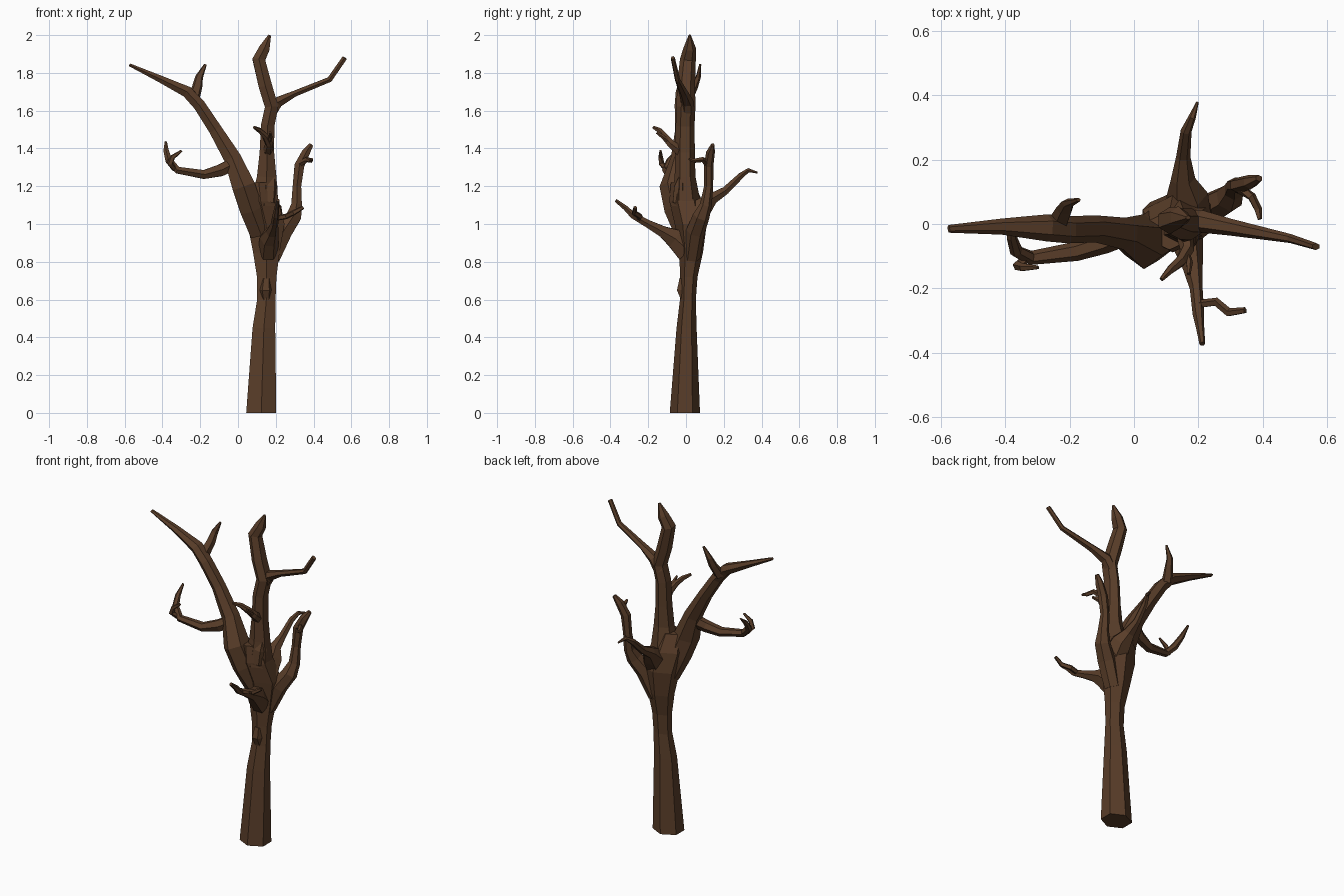
import bpy, bmesh, math
from mathutils import Vector

bark = bpy.data.materials.new("bark")
bark.diffuse_color = (0.10, 0.047, 0.022, 1)


def limb(name, pts, ref="Y", sides=6, level=False):
    """Faceted tube through (x, y, z, radius along ref, other radius)."""
    axis = Vector((0, 1, 0)) if ref == "Y" else Vector((1, 0, 0))
    P = [Vector(p[:3]) for p in pts]
    bm = bmesh.new()
    rings = []
    for i, p in enumerate(P):
        t = Vector((0, 0, 0))
        if i > 0:
            t += (p - P[i - 1]).normalized()
        if i < len(P) - 1:
            t += (P[i + 1] - p).normalized()
        t = Vector((0, 0, 1)) if level else t.normalized()
        u = (axis - t * axis.dot(t)).normalized()
        v = t.cross(u)
        a, b = pts[i][3], pts[i][4]
        ring = []
        for k in range(sides):
            w = 2 * math.pi * k / sides
            ring.append(bm.verts.new(p + u * a * math.cos(w) + v * b * math.sin(w) * 1.08))
        rings.append(ring)
    for r0, r1 in zip(rings, rings[1:]):
        for k in range(sides):
            n = (k + 1) % sides
            bm.faces.new((r0[k], r0[n], r1[n], r1[k]))
    bm.faces.new(rings[0][::-1])
    bm.faces.new(rings[-1])
    bmesh.ops.recalc_face_normals(bm, faces=bm.faces)
    me = bpy.data.meshes.new(name)
    bm.to_mesh(me)
    bm.free()
    me.materials.append(bark)
    ob = bpy.data.objects.new(name, me)
    bpy.context.collection.objects.link(ob)
    return ob


# Trunk, flaring into the crown fork
limb("trunk", [(.123, -.006, 0, .08, .085), (.137, .003, .45, .053, .064), (.15, .01, .6, .042, .052),
               (.152, .015, .72, .046, .055), (.15, .027, .85, .063, .075), (.148, .025, 1.0, .085, .105),
               (.12, .0, 1.12, .088, .1), (.11, -.02, 1.22, .06, .07)], level=True)
limb("trunk_knot", [(.15, -.012, .59, .012, .02), (.147, -.027, .65, .026, .03), (.15, -.018, .71, .02, .02)], sides=5)

# Main left limb and its twig
limb("left_limb", [(.12, .0, .95, .06, .06), (.07, -.03, 1.08, .085, .065), (.03, -.055, 1.2, .085, .065),
                   (-.03, -.03, 1.35, .05, .048), (-.12, -.015, 1.5, .042, .037), (-.205, -.018, 1.63, .042, .034),
                   (-.27, -.012, 1.7, .042, .032), (-.41, -.008, 1.767, .025, .02), (-.575, -.015, 1.843, .012, .008)])
limb("left_limb_twig", [(-.235, .005, 1.66, .03, .03), (-.215, .045, 1.73, .02, .026), (-.205, .065, 1.78, .014, .02),
                        (-.172, .075, 1.845, .006, .007)], sides=5)

# Central limb with bent top, and the right-hand bough
limb("central_limb", [(.14, .0, 1.1, .08, .08), (.152, -.005, 1.25, .055, .055), (.153, -.005, 1.38, .052, .041),
                      (.157, -.005, 1.52, .05, .038), (.178, .0, 1.62, .05, .038), (.145, .0, 1.73, .048, .038),
                      (.11, .01, 1.87, .042, .036), (.14, .02, 1.93, .034, .03), (.168, .02, 2.0, .006, .008)])
limb("right_bough", [(.165, .01, 1.58, .035, .035), (.21, .008, 1.645, .035, .03), (.3, -.01, 1.69, .026, .017),
                     (.485, -.045, 1.765, .014, .015), (.565, -.07, 1.88, .011, .014)])
limb("fork_lump", [(.15, -.03, 1.12, .05, .06), (.165, -.03, 1.2, .04, .045), (.18, -.02, 1.27, .012, .018)], sides=5)

# Low drooping branch on the left
limb("left_low_branch", [(-.02, -.03, 1.32, .035, .035), (-.09, -.06, 1.285, .032, .034), (-.18, -.085, 1.262, .03, .025),
                         (-.32, -.105, 1.285, .022, .02), (-.365, -.085, 1.335, .02, .02),
                         (-.38, -.04, 1.385, .015, .015), (-.382, .015, 1.435, .005, .006)])
limb("left_low_twig", [(-.335, -.105, 1.29, .014, .014), (-.36, -.13, 1.32, .016, .016), (-.345, -.135, 1.355, .013, .013),
                       (-.298, -.135, 1.388, .006, .006)], sides=5)

# Right crooked branch
limb("right_branch", [(.18, .03, .82, .045, .045), (.24, .05, .96, .05, .05), (.295, .08, 1.04, .045, .042),
                      (.31, .105, 1.1, .032, .03), (.312, .12, 1.2, .024, .024), (.325, .12, 1.31, .025, .028),
                      (.36, .13, 1.38, .023, .023), (.388, .142, 1.42, .01, .012)])
limb("right_branch_twig", [(.33, .11, 1.32, .016, .016), (.365, .085, 1.342, .014, .014),
                           (.385, .045, 1.335, .013, .011), (.39, .015, 1.345, .007, .006)], ref="X", sides=5)

# Back branch
limb("back_branch", [(.17, .02, 1.02, .07, .08), (.165, .09, 1.09, .065, .055), (.152, .14, 1.135, .038, .032),
                     (.153, .21, 1.178, .022, .022), (.162, .29, 1.255, .017, .017), (.18, .33, 1.285, .012, .011),
                     (.197, .378, 1.272, .004, .005)], ref="X")

# Front branch with side twig
limb("front_branch", [(.16, .01, .86, .055, .07), (.165, -.06, .925, .05, .055), (.18, -.12, .958, .034, .032),
                      (.193, -.2, 1.0, .02, .022), (.2, -.28, 1.045, .018, .018), (.205, -.32, 1.085, .013, .014),
                      (.212, -.372, 1.125, .009, .009)], ref="X")
limb("front_branch_twig", [(.195, -.25, 1.03, .014, .014), (.255, -.242, 1.04, .014, .014), (.295, -.275, 1.06, .014, .014),
                           (.345, -.268, 1.088, .01, .009)], sides=5)

# Short forked stub on the front of the central limb
limb("upper_stub", [(.155, -.02, 1.38, .028, .03), (.165, -.08, 1.425, .022, .022), (.145, -.115, 1.465, .018, .018),
                    (.115, -.14, 1.495, .014, .014), (.085, -.172, 1.512, .007, .008)], ref="X")
limb("upper_stub_twig", [(.16, -.085, 1.43, .012, .014), (.172, -.12, 1.46, .011, .011),
                         (.17, -.155, 1.485, .006, .007)], ref="X", sides=5)
